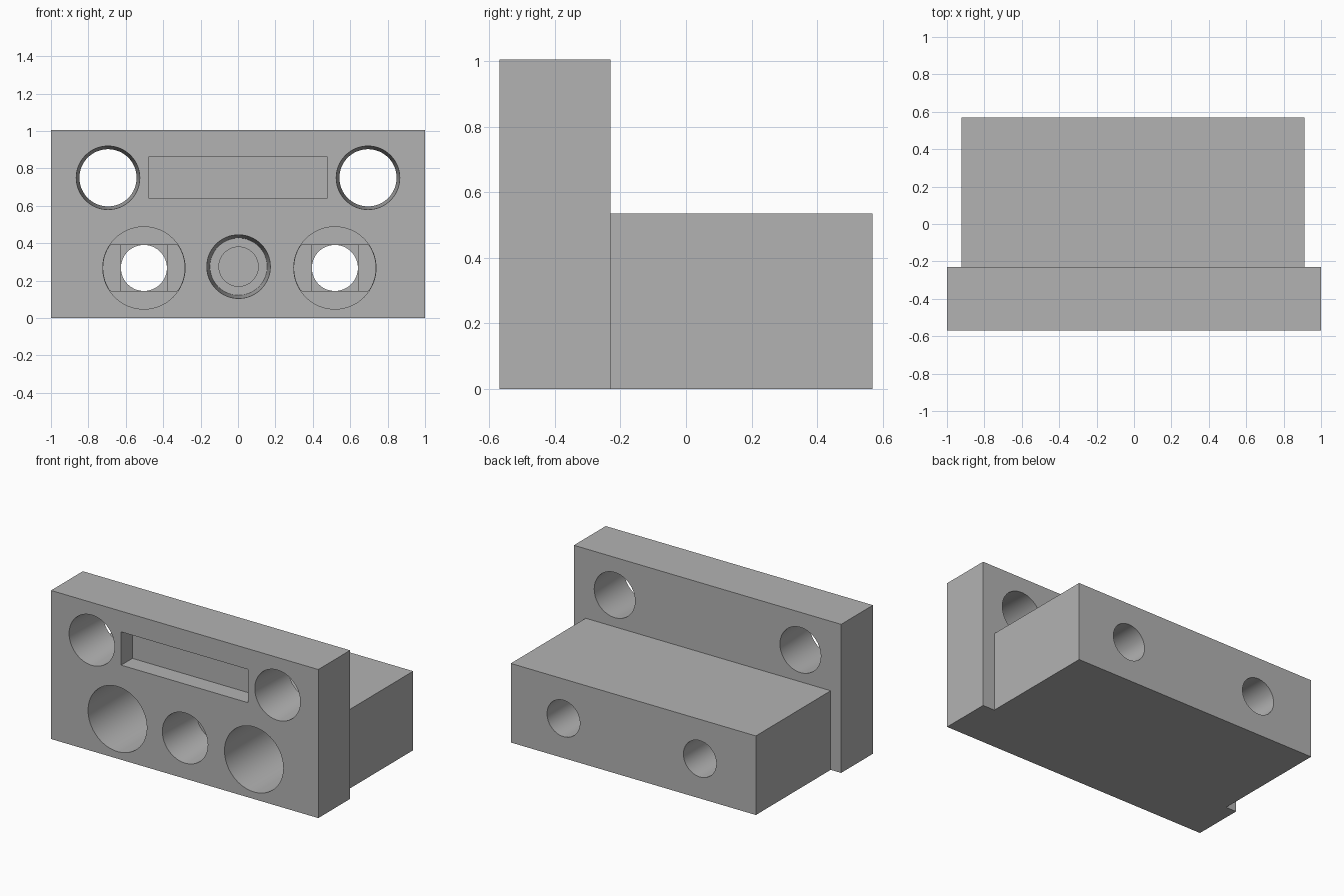
import bpy, bmesh
from math import radians
from mathutils import Matrix, Vector

if "Cube" in bpy.data.objects:
    bpy.data.objects.remove(bpy.data.objects["Cube"], do_unlink=True)

grey = bpy.data.materials.new("plain grey")
grey.use_nodes = True
grey.diffuse_color = (0.45, 0.45, 0.45, 1)
grey.node_tree.nodes["Principled BSDF"].inputs["Base Color"].default_value = grey.diffuse_color

FRONT, STEP, BACK = -0.57, -0.23, 0.57
OVER = 0.04  # how far cutters run past a surface


def finish(name, bm):
    bmesh.ops.recalc_face_normals(bm, faces=bm.faces)
    mesh = bpy.data.meshes.new(name)
    bm.to_mesh(mesh)
    bm.free()
    mesh.materials.append(grey)
    ob = bpy.data.objects.new(name, mesh)
    bpy.context.collection.objects.link(ob)
    return ob


def box(name, low, high):
    low, high = Vector(low), Vector(high)
    bm = bmesh.new()
    bmesh.ops.create_cube(bm, size=1)
    for v in bm.verts:
        v.co = (low + high) / 2 + v.co * (high - low)
    return finish(name, bm)


def bore(name, x, z, y0, y1, r0, r1, flat=None):
    """Round cutter along y, optionally flattened above and below."""
    bm = bmesh.new()
    bmesh.ops.create_cone(bm, cap_ends=True, segments=64, radius1=r0, radius2=r1, depth=y1 - y0,
                          matrix=Matrix.Rotation(radians(-90), 4, "X"))
    for v in bm.verts:
        if flat:
            v.co.z = max(-flat, min(flat, v.co.z))
        v.co += Vector((x, (y0 + y1) / 2, z))
    return finish(name, bm)


def combine(target, other, operation):
    mod = target.modifiers.new("combine", "BOOLEAN")
    mod.operation = operation
    mod.solver = "EXACT"
    mod.object = other
    bpy.context.view_layer.objects.active = target
    bpy.ops.object.modifier_apply(modifier=mod.name)
    bpy.data.objects.remove(other, do_unlink=True)


# Upright face plate with the lower block behind it
block = box("mounting_block", (-1, FRONT, 0), (1, STEP, 1.005))
combine(block, box("rear_block", (-0.922, STEP - 0.1, 0), (0.912, BACK, 0.535)), "UNION")

cutters = []

# Tapered through holes in the upper corners
for x in (-0.695, 0.695):
    cutters.append(bore("corner_hole", x, 0.75, FRONT - OVER, STEP + OVER, 0.172, 0.151))

# Shallow rectangular recess between them
cutters.append(box("label_recess", (-0.475, FRONT - OVER, 0.64), (0.475, FRONT + 0.12, 0.865)))

# Tapered blind socket with a narrower pocket at its end
cutters.append(bore("centre_socket", 0.003, 0.275, FRONT - OVER, STEP, 0.172, 0.153))
cutters.append(bore("centre_pocket", 0.003, 0.275, STEP - OVER, STEP + 0.15, 0.105, 0.105))

# Bolt holes: wide counterbore, stepped slot and square, narrow bore to the back
floor = FRONT + 0.7
for x in (-0.503, 0.518):
    z, half = 0.268, 0.123
    cutters.append(bore("counterbore", x, z, FRONT - OVER, floor, 0.22, 0.22))
    cutters.append(bore("slot_step", x, z, floor - OVER, floor + 0.02, 0.218, 0.218, half))
    cutters.append(box("square_step", (x - half, floor - OVER, z - half),
                       (x + half, floor + 0.04, z + half)))
    cutters.append(bore("bolt_hole", x, z, floor, BACK + OVER, half, half))

for cutter in cutters:
    combine(block, cutter, "DIFFERENCE")

# Smooth bores, crisp edges
bpy.ops.object.select_all(action="DESELECT")
block.select_set(True)
bpy.context.view_layer.objects.active = block
bpy.ops.object.shade_smooth_by_angle(angle=radians(30))
